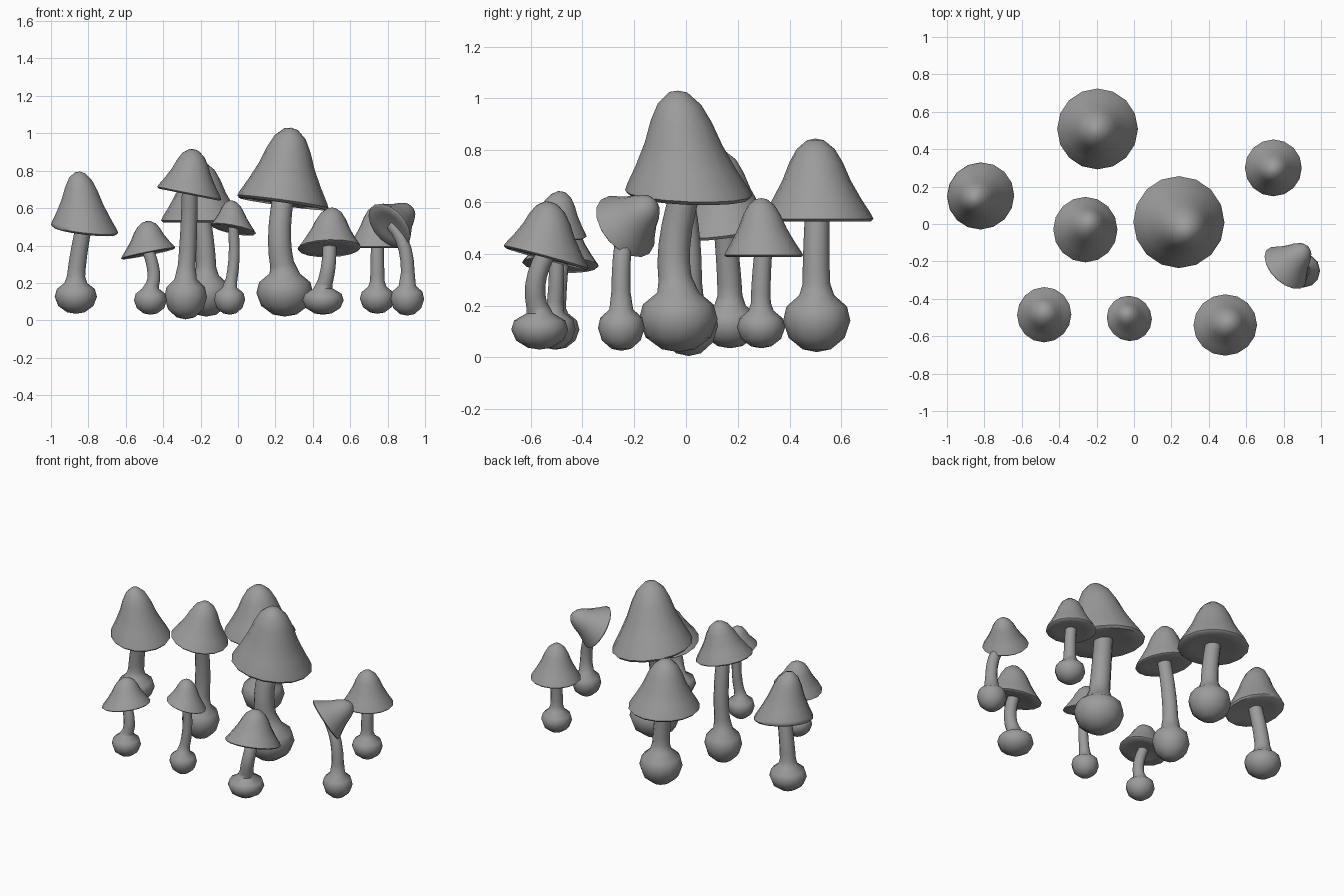
import bpy, bmesh, math
from mathutils import Vector

cube = bpy.data.objects.get("Cube")
if cube:
    bpy.data.objects.remove(cube)

grey = bpy.data.materials.new("plain_grey")
grey.use_nodes = True
colour = (0.33, 0.33, 0.33, 1)
grey.diffuse_color = colour
grey.node_tree.nodes["Principled BSDF"].inputs["Base Color"].default_value = colour

# Cap outline as (radius, height) fractions, from the underside to the crown
CAP = [(0.2, 0.02), (0.6, -0.01), (0.95, -0.035), (1, 0), (0.96, 0.06), (0.79, 0.25),
       (0.61, 0.48), (0.48, 0.7), (0.34, 0.87), (0.15, 0.98)]
# Bulb outline as (radius, height) fractions, from the ground up
BULB = [(0.42, 0.05), (0.83, 0.25), (1, 0.55), (0.9, 0.8)]


def skin(name, rings, sides, start=None, end=None):
    """Joins circles (centre, axis, radius) into one smooth tube, closed at the given points."""
    bm = bmesh.new()
    loops = []
    for centre, axis, radius in rings:
        n = axis.normalized()
        u = (Vector((1, 0, 0)) - n * n.x).normalized()
        v = n.cross(u)
        angles = [2 * math.pi * i / sides for i in range(sides)]
        loops.append([bm.verts.new(centre + (u * math.cos(a) + v * math.sin(a)) * radius)
                      for a in angles])
    for low, high in zip(loops, loops[1:]):
        for i in range(sides):
            j = (i + 1) % sides
            bm.faces.new((low[i], low[j], high[j], high[i]))
    for point, loop in ((start, loops[0]), (end, loops[-1])):
        if point is not None:
            tip = bm.verts.new(point)
            for i in range(sides):
                bm.faces.new((loop[i], loop[(i + 1) % sides], tip))
        else:
            bm.faces.new(loop)
    bmesh.ops.recalc_face_normals(bm, faces=bm.faces)
    mesh = bpy.data.meshes.new(name)
    bm.to_mesh(mesh)
    bm.free()
    mesh.materials.append(grey)
    ob = bpy.data.objects.new(name, mesh)
    bpy.context.collection.objects.link(ob)
    bpy.ops.object.select_all(action="DESELECT")
    ob.select_set(True)
    bpy.context.view_layer.objects.active = ob
    bpy.ops.object.shade_smooth_by_angle(angle=math.radians(60))


def mushroom(name, rim, axis, radius, tip, bulb, bulb_r, bulb_z, mid, stem_r):
    rim, axis, tip, mid = Vector(rim), Vector(axis).normalized(), Vector(tip), Vector(mid)
    # Cap: circles slide from the rim centre towards the tip
    skin(name + "_cap", [(rim + (tip - rim) * h, axis, radius * r) for r, h in CAP], 16, end=tip)
    # Stem: bulb at the ground, then a curved, tapering stalk
    low, high = bulb_z
    up = Vector((0, 0, 1))
    base = Vector((*bulb, low))
    rings = [(base + up * (high - low) * h, up, bulb_r * r) for r, h in BULB]
    a = Vector((*bulb, high))
    top = rim + (tip - rim) * 0.08
    ctrl = mid * 2 - (a + top) / 2
    for i in range(7):
        t = i / 6
        p = a * (1 - t) ** 2 + ctrl * 2 * t * (1 - t) + top * t * t
        d = (ctrl - a) * (1 - t) + (top - ctrl) * t
        flare = 1.35 if i == 0 else 1.1 - 0.15 * t
        rings.append((p, up if i == 0 else d, stem_r * flare))
    skin(name + "_stem", rings, 12, start=base)


mushroom("tall", (0.24, 0.01, 0.635), (0.14, 0.04, 1), 0.246, (0.285, -0.03, 1.03),
         (0.25, -0.03), 0.152, (0.02, 0.25), (0.222, -0.045, 0.43), 0.06)
mushroom("middle", (-0.26, -0.03, 0.68), (0.2, 0, 1), 0.175, (-0.235, 0, 0.915),
         (-0.28, 0.01), 0.114, (0.005, 0.22), (-0.265, 0.01, 0.45), 0.044)
mushroom("back", (-0.195, 0.508, 0.535), (0, 0, 1), 0.216, (-0.2, 0.5, 0.845),
         (-0.17, 0.505), 0.13, (0.02, 0.24), (-0.175, 0.503, 0.38), 0.05)
mushroom("far_right", (-0.82, 0.15, 0.49), (0.12, -0.13, 1), 0.181, (-0.845, 0.13, 0.795),
         (-0.867, 0.17), 0.113, (0.035, 0.2), (-0.855, 0.165, 0.33), 0.045)
mushroom("front_right", (-0.48, -0.485, 0.36), (-0.2, 0.05, 1), 0.148, (-0.49, -0.475, 0.53),
         (-0.468, -0.5), 0.088, (0.03, 0.17), (-0.45, -0.495, 0.25), 0.033)
mushroom("front_small", (-0.025, -0.505, 0.488), (0.2, 0.18, 1), 0.123, (-0.03, -0.48, 0.64),
         (-0.045, -0.51), 0.083, (0.03, 0.175), (-0.022, -0.5, 0.32), 0.029)
mushroom("front_left", (0.488, -0.54, 0.387), (-0.03, 0.27, 1), 0.17, (0.5, -0.52, 0.6),
         (0.455, -0.565), 0.11, (0.03, 0.17), (0.482, -0.582, 0.28), 0.038)
mushroom("back_left", (0.745, 0.3, 0.395), (0, 0, 1), 0.152, (0.745, 0.29, 0.615),
         (0.745, 0.29), 0.093, (0.035, 0.18), (0.745, 0.29, 0.28), 0.036)
mushroom("tipped", (0.81, -0.235, 0.505), (1, 1, 0.9), 0.14, (0.925, -0.125, 0.6),
         (0.905, -0.25), 0.09, (0.025, 0.185), (0.893, -0.248, 0.38), 0.034)
